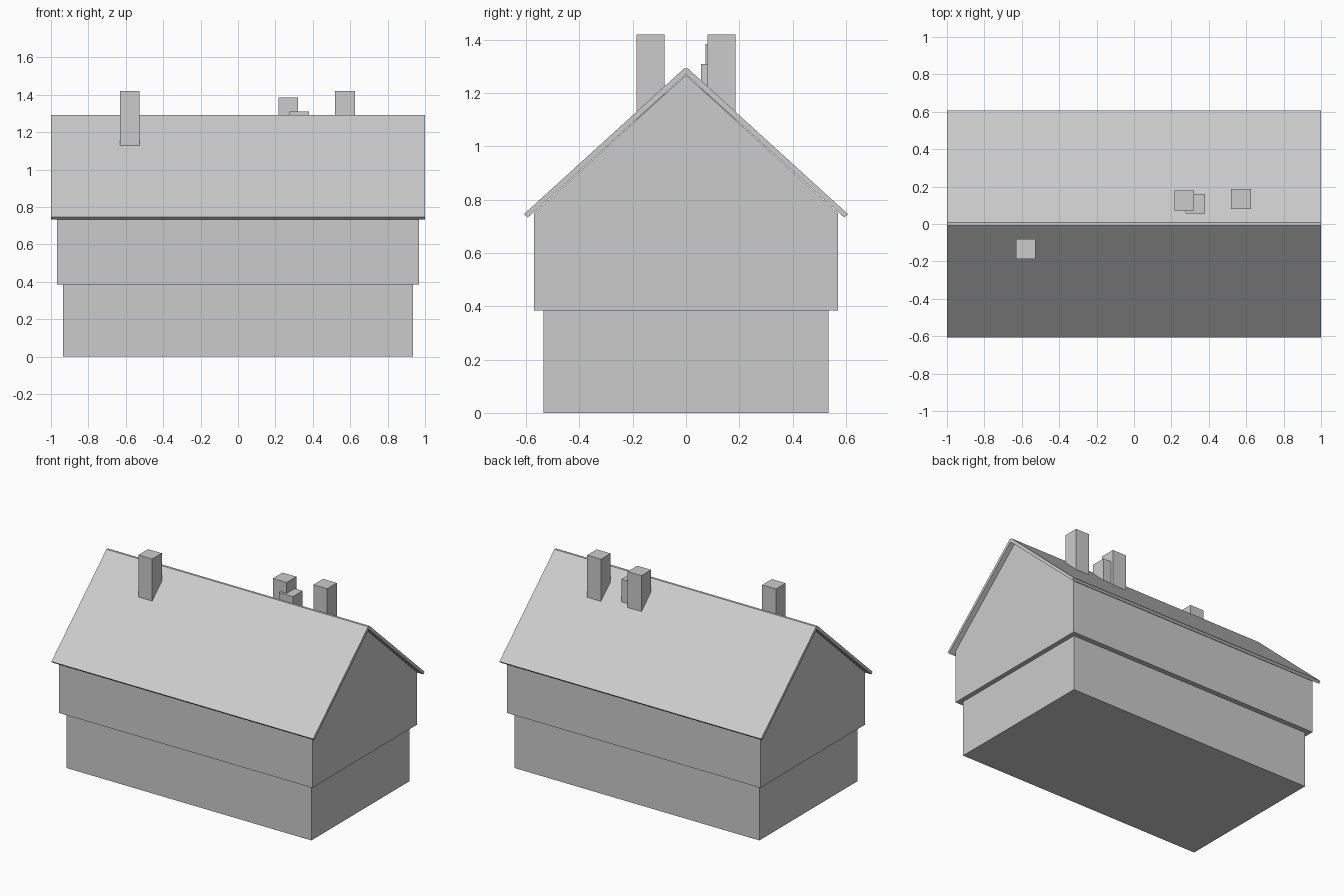
import bpy
import bmesh

cube = bpy.data.objects.get("Cube")
if cube:
    bpy.data.objects.remove(cube, do_unlink=True)

# Single plain colour
grey = bpy.data.materials.new("light_grey")
grey.use_nodes = True
COLOUR = (0.6, 0.6, 0.6, 1)
grey.diffuse_color = COLOUR
grey.node_tree.nodes["Principled BSDF"].inputs["Base Color"].default_value = COLOUR


def extrude_profile(name, profile, x0, x1):
    """Extrude a (y, z) outline along x into a closed solid."""
    bm = bmesh.new()
    face = bm.faces.new([bm.verts.new((x0, y, z)) for y, z in profile])
    result = bmesh.ops.extrude_face_region(bm, geom=[face])
    moved = [g for g in result["geom"] if isinstance(g, bmesh.types.BMVert)]
    bmesh.ops.translate(bm, verts=moved, vec=(x1 - x0, 0, 0))
    bmesh.ops.recalc_face_normals(bm, faces=bm.faces)
    mesh = bpy.data.meshes.new(name)
    bm.to_mesh(mesh)
    bm.free()
    mesh.materials.append(grey)
    obj = bpy.data.objects.new(name, mesh)
    bpy.context.collection.objects.link(obj)
    return obj


def box(name, x0, x1, y0, y1, z0, z1):
    return extrude_profile(name, [(y0, z0), (y1, z0), (y1, z1), (y0, z1)], x0, x1)


# Ground floor
box("ground_floor", -0.935, 0.935, -0.535, 0.535, 0, 0.385)

# Overhanging upper floor with gable ends
half = [(0.57, 0.385), (0.57, 0.75)]
mirrored = [(-y, z) for y, z in reversed(half)]
extrude_profile("upper_floor", half + [(0, 1.268)] + mirrored, -0.967, 0.967)

# Thin roof slabs meeting at a narrow flat ridge
for name, side in (("front_roof", -1), ("back_roof", 1)):
    slab = [(0, 1.27), (0.594, 0.733), (0.608, 0.746), (0.008, 1.292), (0, 1.292)]
    extrude_profile(name, [(side * y, z) for y, z in slab], -1, 1)

# Square chimneys: centre x, centre y, top height
WIDTH = 0.105
chimneys = {
    "front_chimney": (-0.578, -0.134, 1.42),
    "back_chimney": (0.572, 0.134, 1.42),
    "middle_chimney": (0.268, 0.126, 1.385),
    "short_chimney": (0.328, 0.108, 1.31),
}
for name, (x, y, top) in chimneys.items():
    r = WIDTH / 2
    box(name, x - r, x + r, y - r, y + r, 1.08, top)
